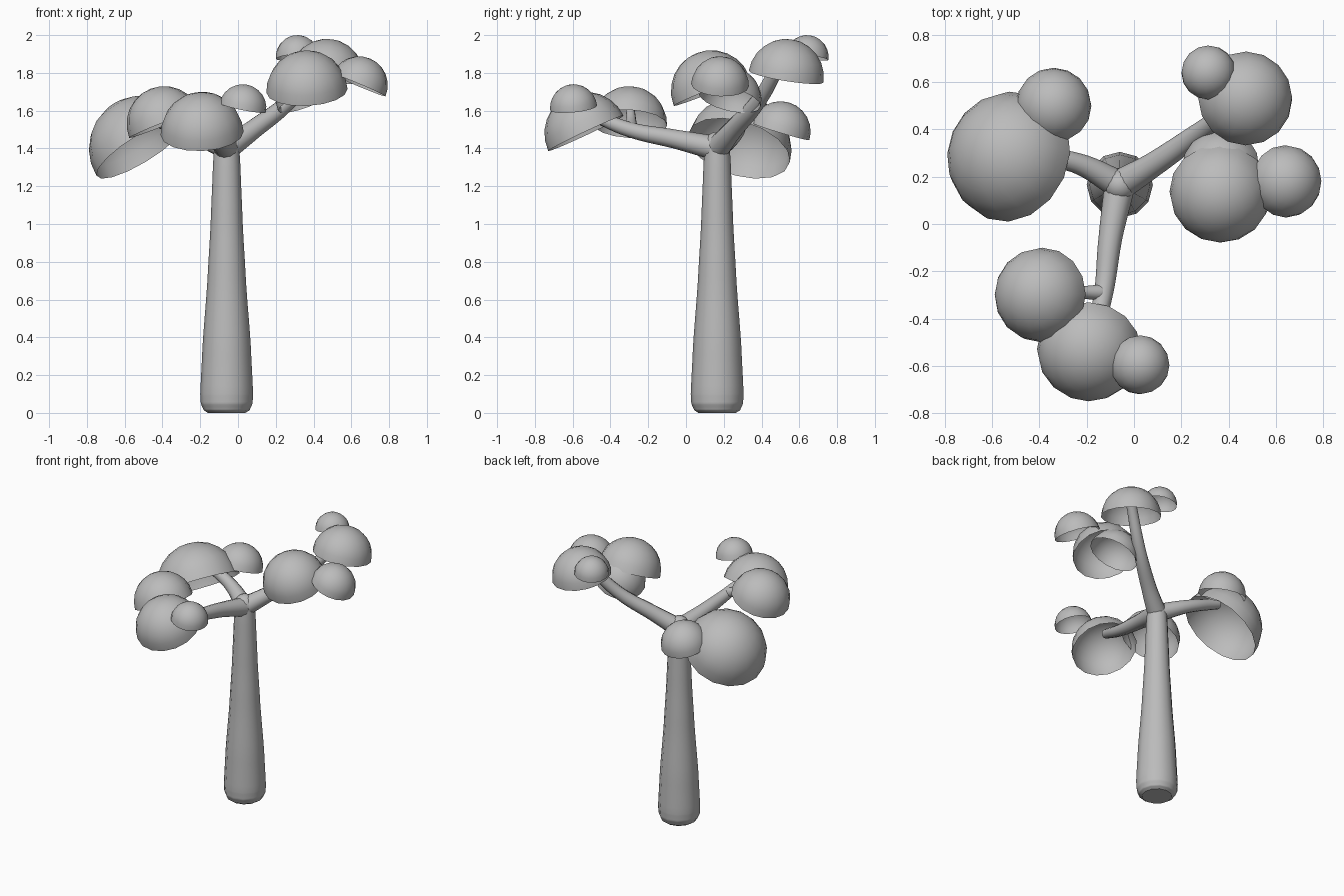
import bpy, bmesh, math
from mathutils import Vector

if "Cube" in bpy.data.objects:
    bpy.data.objects.remove(bpy.data.objects["Cube"], do_unlink=True)

grey = bpy.data.materials.new("plain_grey")
grey.use_nodes = True
grey.diffuse_color = (0.5, 0.5, 0.5, 1)
grey.node_tree.nodes["Principled BSDF"].inputs["Base Color"].default_value = (0.5, 0.5, 0.5, 1)


def finish(obj):
    """Make the object active, smooth it and colour it."""
    bpy.ops.object.select_all(action="DESELECT")
    obj.select_set(True)
    bpy.context.view_layer.objects.active = obj
    if obj.type == "CURVE":
        bpy.ops.object.convert(target="MESH")
        obj = bpy.context.view_layer.objects.active
    obj.data.materials.clear()
    obj.data.materials.append(grey)
    bpy.ops.object.shade_smooth_by_angle(angle=math.radians(60))
    return obj


def limb(name, points):
    """Tapered round limb through (x, y, z, radius) points."""
    curve = bpy.data.curves.new(name, "CURVE")
    curve.dimensions = "3D"
    curve.bevel_depth = 1
    curve.bevel_resolution = 4
    curve.resolution_u = 6
    curve.use_fill_caps = True
    spline = curve.splines.new("BEZIER")
    spline.bezier_points.add(len(points) - 1)
    for p, (x, y, z, r) in zip(spline.bezier_points, points):
        p.co = (x, y, z)
        p.radius = r
        p.handle_left_type = p.handle_right_type = "AUTO"
    obj = bpy.data.objects.new(name, curve)
    bpy.context.collection.objects.link(obj)
    return finish(obj)


def dome(name, centre, radius, axis):
    """Open half sphere of foliage facing along axis."""
    bm = bmesh.new()
    bmesh.ops.create_uvsphere(bm, u_segments=16, v_segments=12, radius=radius)
    low = [v for v in bm.verts if v.co.z < -0.001]
    bmesh.ops.delete(bm, geom=low, context="VERTS")
    mesh = bpy.data.meshes.new(name)
    bm.to_mesh(mesh)
    bm.free()
    obj = bpy.data.objects.new(name, mesh)
    obj.location = centre
    obj.rotation_mode = "QUATERNION"
    obj.rotation_quaternion = Vector((0, 0, 1)).rotation_difference(Vector(axis))
    bpy.context.collection.objects.link(obj)
    return finish(obj)


# Trunk with a rounded foot and a slight lean
TX, TY = -0.06, 0.165
profile = [(0, 0.10), (0.015, 0.122), (0.05, 0.137), (0.1, 0.14), (0.35, 0.128),
           (0.7, 0.102), (1.0, 0.085), (1.3, 0.073), (1.42, 0.066)]
limb("trunk", [(TX, TY, z, r) for z, r in profile])

# Fork where the branches meet
bm = bmesh.new()
bmesh.ops.create_uvsphere(bm, u_segments=20, v_segments=12, radius=0.068)
mesh = bpy.data.meshes.new("fork")
bm.to_mesh(mesh)
bm.free()
fork = bpy.data.objects.new("fork", mesh)
fork.location = (TX, TY, 1.42)
bpy.context.collection.objects.link(fork)
finish(fork)

# Branches
limb("right_branch", [(TX, TY, 1.40, 0.065), (0.08, 0.25, 1.50, 0.052),
                      (0.28, 0.39, 1.66, 0.042), (0.45, 0.51, 1.88, 0.035)])
limb("left_branch", [(TX, TY, 1.40, 0.06), (-0.25, 0.26, 1.48, 0.043),
                     (-0.48, 0.29, 1.57, 0.035)])
limb("front_branch", [(TX, TY, 1.40, 0.065), (-0.10, -0.06, 1.45, 0.05),
                      (-0.13, -0.30, 1.50, 0.04), (-0.18, -0.50, 1.58, 0.033)])
limb("front_twig", [(-0.13, -0.29, 1.50, 0.035), (-0.22, -0.29, 1.55, 0.026),
                    (-0.34, -0.30, 1.64, 0.022)])

# Foliage domes, each tilted outward
dome("left_large_dome", (-0.51, 0.28, 1.40), 0.28, (-0.5, 0.25, 0.8))
dome("left_small_dome", (-0.34, 0.50, 1.49), 0.16, (0.05, 0.3, 1))
dome("front_middle_dome", (-0.19, -0.53, 1.48), 0.22, (-0.05, -0.47, 1))
dome("front_left_dome", (-0.39, -0.30, 1.53), 0.20, (-0.4, 0.05, 1))
dome("front_small_dome", (0.025, -0.595, 1.615), 0.125, (0.2, -0.1, 1))
dome("back_top_dome", (0.47, 0.53, 1.78), 0.20, (0.12, 0.16, 1))
dome("back_small_dome", (0.315, 0.64, 1.885), 0.115, (-0.1, 0.15, 1))
dome("right_large_dome", (0.365, 0.135, 1.705), 0.215, (-0.05, -0.4, 1))
dome("right_inner_dome", (0.37, 0.23, 1.66), 0.17, (-0.4, 0.25, 1))
dome("right_small_dome", (0.64, 0.18, 1.735), 0.153, (0.42, 0.05, 1))
